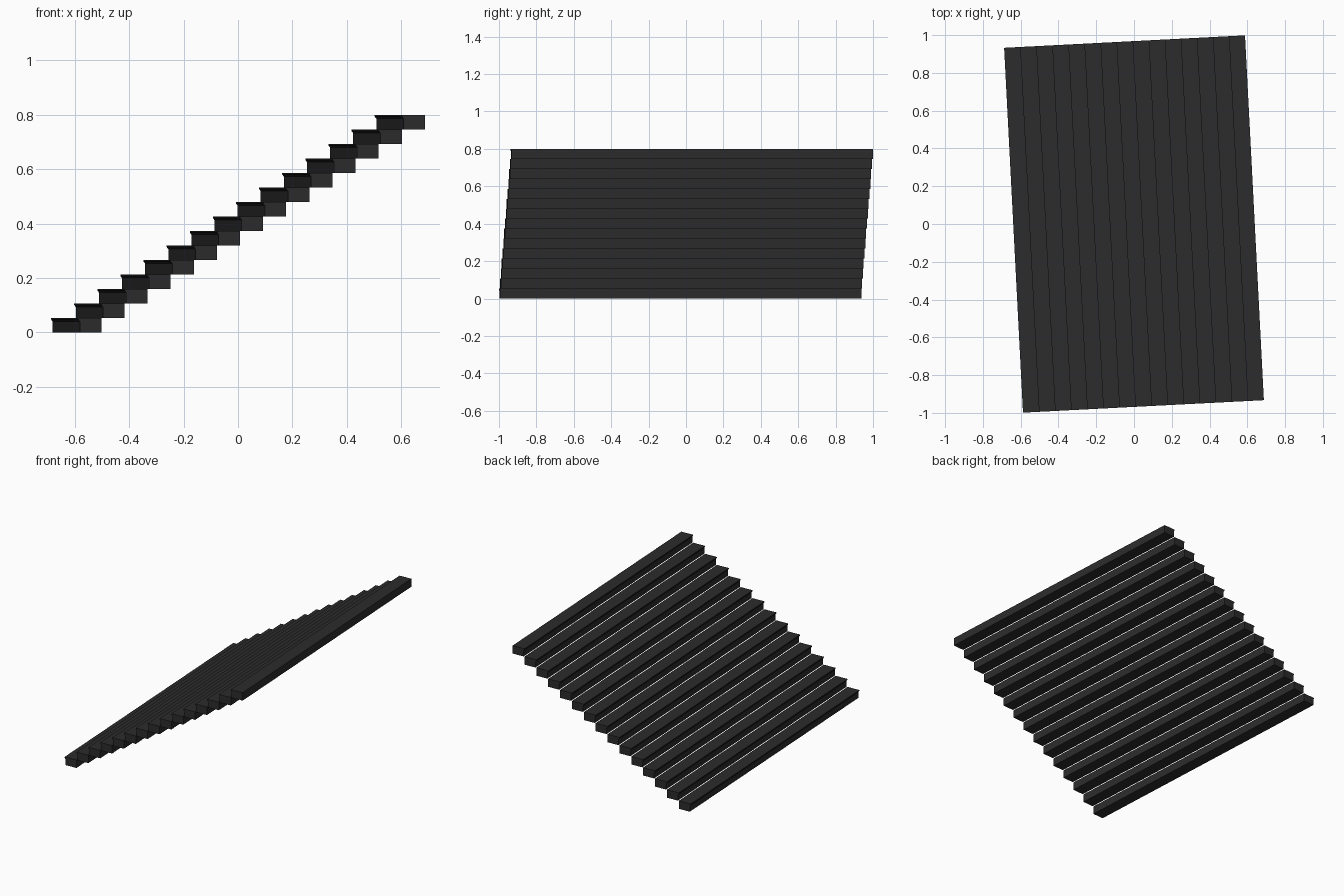
import bpy, bmesh, math
from mathutils import Matrix

if "Cube" in bpy.data.objects:
    bpy.data.objects.remove(bpy.data.objects["Cube"])

STEPS = 15
RISE = 0.8 / STEPS
RUN = 1.277 / STEPS
LENGTH = 1.934
LIP = 0.006
TURN = Matrix.Rotation(math.radians(2.96), 4, 'Z')

dark = bpy.data.materials.new("dark_grey")
dark.diffuse_color = (0.025, 0.025, 0.025, 1)
dark.use_nodes = True
dark.node_tree.nodes["Principled BSDF"].inputs["Base Color"].default_value = dark.diffuse_color

# side profile of one step (x, z): flat tread, overhanging nosing, recessed riser
PROFILE = [(LIP, 0), (RUN, 0), (RUN, RISE), (0, RISE),
           (0, RISE - 0.006), (LIP, RISE - 0.014)]


def make_step(i):
    bm = bmesh.new()
    x0 = -RUN * STEPS / 2 + i * RUN
    face = bm.faces.new([bm.verts.new((x0 + x, -LENGTH / 2, i * RISE + z))
                         for x, z in PROFILE])
    ext = bmesh.ops.extrude_face_region(bm, geom=[face])
    verts = [g for g in ext["geom"] if isinstance(g, bmesh.types.BMVert)]
    bmesh.ops.translate(bm, verts=verts, vec=(0, LENGTH, 0))
    bmesh.ops.recalc_face_normals(bm, faces=bm.faces)
    bm.transform(TURN)
    mesh = bpy.data.meshes.new(f"step_{i + 1}")
    bm.to_mesh(mesh)
    bm.free()
    mesh.materials.append(dark)
    bpy.context.collection.objects.link(bpy.data.objects.new(mesh.name, mesh))


# the flight, rising towards +x
for i in range(STEPS):
    make_step(i)
